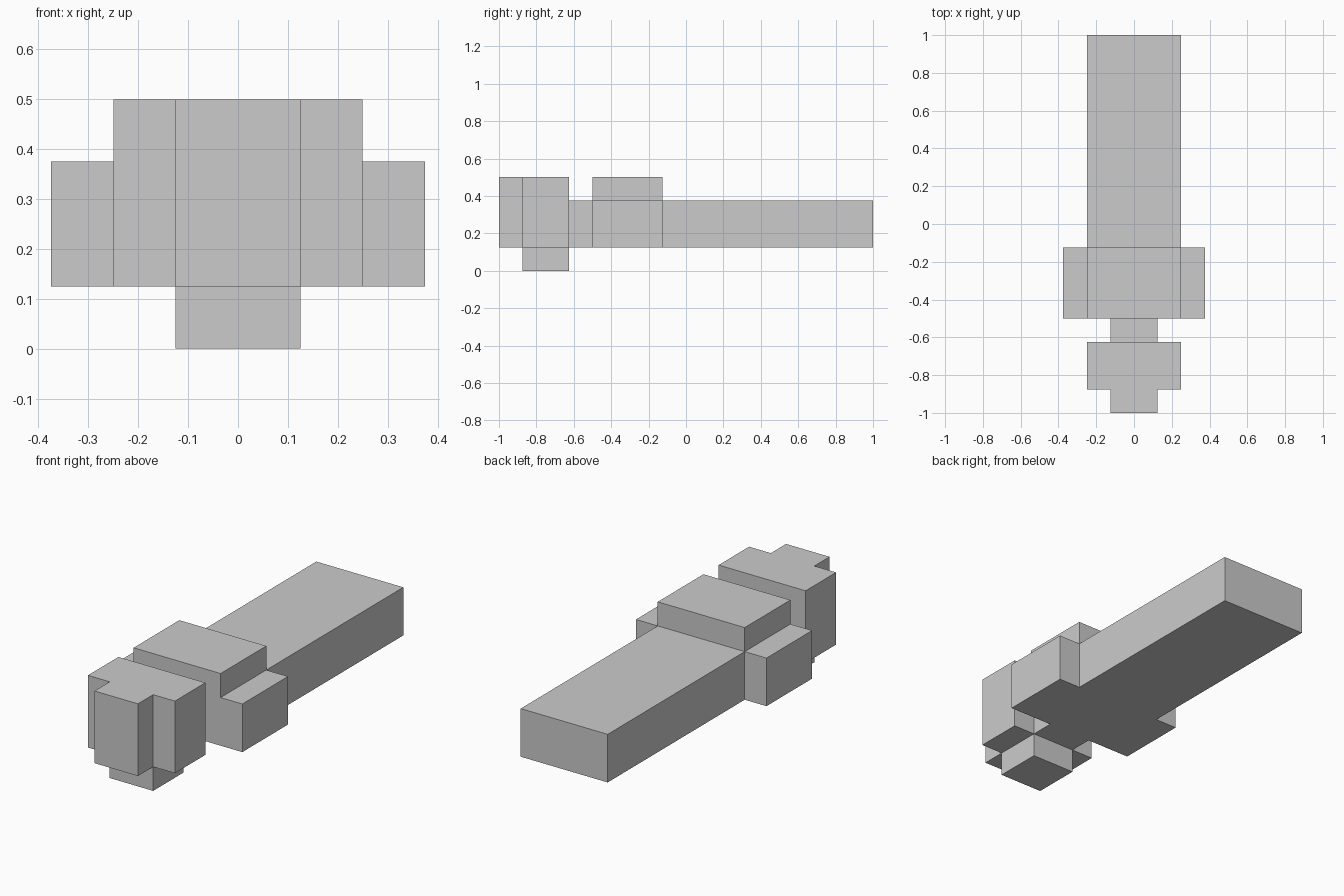
import bpy
import bmesh

if "Cube" in bpy.data.objects:
    bpy.data.objects.remove(bpy.data.objects["Cube"])


def prism(name, half_outline, z0, z1):
    """Mirror a half outline of (x, y) points across x = 0 and extrude it up."""
    outline = half_outline + [(-x, y) for x, y in reversed(half_outline)]
    bm = bmesh.new()
    base = bm.faces.new([bm.verts.new((x, y, z0)) for x, y in outline])
    top = bmesh.ops.extrude_face_region(bm, geom=[base], use_keep_orig=True)["geom"]
    for v in top:
        if isinstance(v, bmesh.types.BMVert):
            v.co.z = z1
    bmesh.ops.recalc_face_normals(bm, faces=bm.faces)
    mesh = bpy.data.meshes.new(name)
    bm.to_mesh(mesh)
    bm.free()
    obj = bpy.data.objects.new(name, mesh)
    bpy.context.collection.objects.link(obj)
    return obj


# Flat body: neck, wide collar and long bar in one outline
prism("body", [(0.125, -0.625), (0.125, -0.5), (0.375, -0.5),
               (0.375, -0.125), (0.25, -0.125), (0.25, 1.0)], 0.125, 0.375)

# Raised block on top of the collar
prism("collar_top", [(0.25, -0.5), (0.25, -0.125)], 0.375, 0.5)

# T-shaped head with a narrower nose at the front
prism("head", [(0.125, -1.0), (0.125, -0.875), (0.25, -0.875),
               (0.25, -0.625)], 0.125, 0.5)

# Foot under the head
prism("foot", [(0.125, -0.875), (0.125, -0.625)], 0.0, 0.125)
